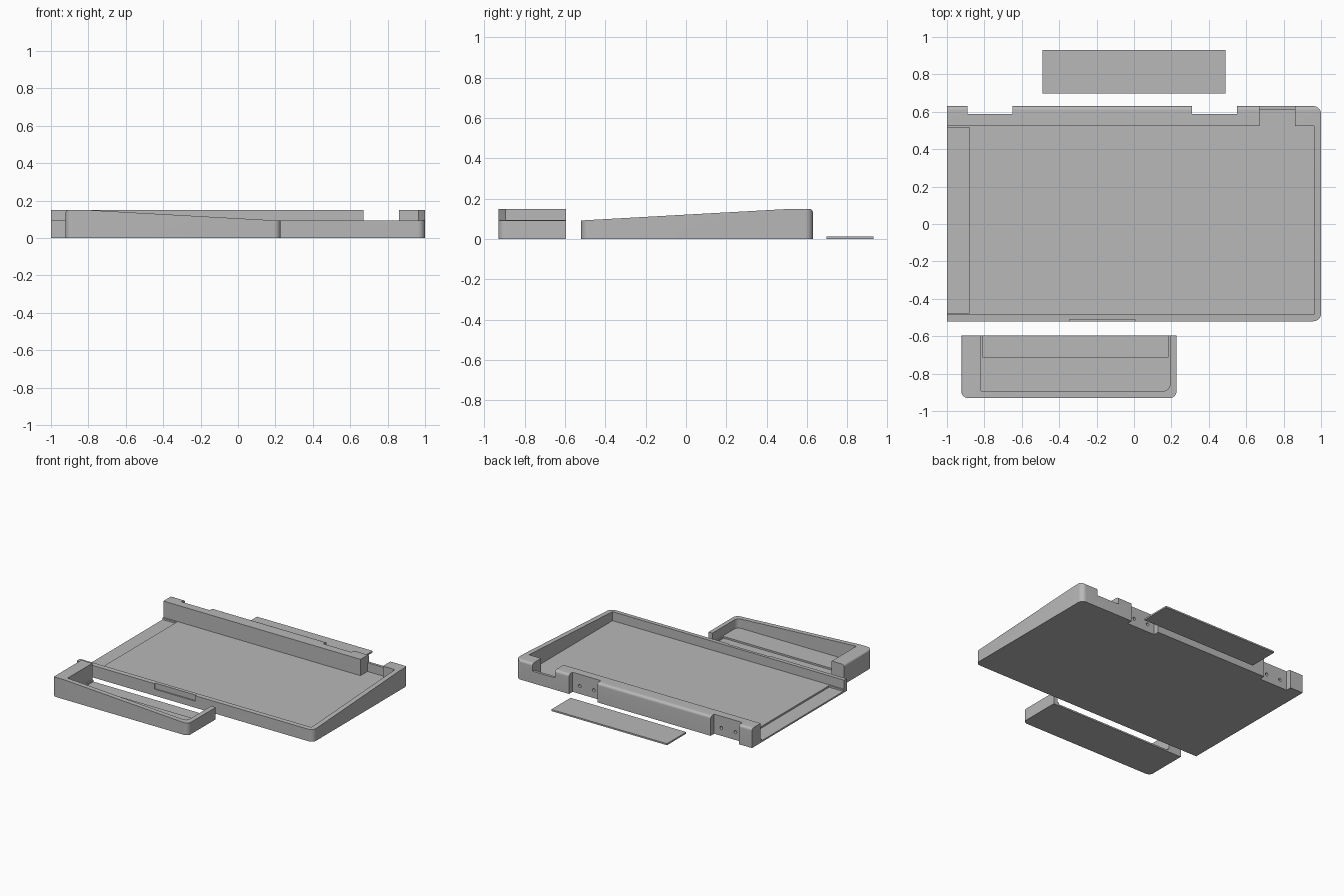
import bpy, bmesh, math
from mathutils import Matrix, Vector

if "Cube" in bpy.data.objects:
    bpy.data.objects.remove(bpy.data.objects["Cube"], do_unlink=True)

grey = bpy.data.materials.new("plain grey")
grey.use_nodes = True
grey.diffuse_color = (0.48, 0.48, 0.48, 1)
grey.node_tree.nodes["Principled BSDF"].inputs["Base Color"].default_value = grey.diffuse_color

FRONT, BACK = -0.52, 0.63            # outer depth of both trays
IN_FRONT, IN_BACK = -0.485, 0.525    # cavity depth
LOW, HIGH = 0.092, 0.15              # rim heights
FLOOR, POCKET = 0.025, 0.012


def rounded(corners, steps=8):
    """Outline from (a, b, radius) corners; rounded corners are right angles."""
    pts = []
    for i, (a, b, r) in enumerate(corners):
        p = Vector((a, b))
        if r == 0:
            pts.append(p)
            continue
        d1 = (Vector(corners[i - 1][:2]) - p).normalized() * r
        d2 = (Vector(corners[(i + 1) % len(corners)][:2]) - p).normalized() * r
        for k in range(steps + 1):
            t = math.pi / 2 * k / steps
            pts.append(p + d1 * (1 - math.sin(t)) + d2 * (1 - math.cos(t)))
    return pts


def prism(name, outline, lo, hi, place):
    """Extrude an outline from lo to hi; place maps (a, b, h) to a position."""
    bm = bmesh.new()
    face = bm.faces.new([bm.verts.new(place(p[0], p[1], lo)) for p in outline])
    shift = Vector(place(0, 0, hi)) - Vector(place(0, 0, lo))
    top = bmesh.ops.extrude_face_region(bm, geom=[face])["geom"]
    bmesh.ops.translate(bm, vec=shift, verts=[v for v in top if isinstance(v, bmesh.types.BMVert)])
    bmesh.ops.recalc_face_normals(bm, faces=bm.faces[:])
    mesh = bpy.data.meshes.new(name)
    bm.to_mesh(mesh)
    bm.free()
    mesh.materials.append(grey)
    ob = bpy.data.objects.new(name, mesh)
    bpy.context.collection.objects.link(ob)
    return ob


def upright(a, b, h):
    return (a, b, h)


def along_x(a, b, h):
    return (h, a, b)


def along_y(a, b, h):
    return (a, h, b)


def box(name, x0, x1, y0, y1, z0, z1, radii=(0, 0, 0, 0)):
    c = [(x0, y0, radii[0]), (x1, y0, radii[1]), (x1, y1, radii[2]), (x0, y1, radii[3])]
    return prism(name, rounded(c), z0, z1, upright)


def combine(ob, tool, operation):
    """Boolean that is baked at once, so that no helper stays behind."""
    tool.hide_render = True
    mod = ob.modifiers.new("cut", "BOOLEAN")
    mod.operation, mod.solver, mod.object = operation, "EXACT", tool
    bpy.context.view_layer.update()
    graph = bpy.context.evaluated_depsgraph_get()
    mesh = bpy.data.meshes.new_from_object(ob.evaluated_get(graph))
    ob.modifiers.clear()
    ob.data = mesh
    bpy.data.objects.remove(tool, do_unlink=True)


def tray(name, x0, x1, plan_radii, cavity, cavity_radii, pocket):
    """Sloped shell with one open end and a joint pocket in its floor."""
    side = rounded([(FRONT, 0, 0), (BACK, 0, 0), (BACK, HIGH, 0.02),
                    (IN_BACK, HIGH, 0), (FRONT, LOW, 0)])
    ob = prism(name, side, x0, x1, along_x)
    combine(ob, box("plan", x0, x1, FRONT, BACK, -0.1, 0.3, plan_radii), "INTERSECT")
    combine(ob, box("cavity", *cavity, IN_FRONT, IN_BACK, FLOOR, 0.3, cavity_radii), "DIFFERENCE")
    combine(ob, box("pocket", *pocket, IN_FRONT + 0.01, IN_BACK - 0.01, POCKET, 0.2), "DIFFERENCE")
    return ob


# Large tray, open at -x
main = tray("main_tray", -1, 1, (0, 0.04, 0.04, 0), (-1.1, 0.962), (0, 0, 0, 0), (-1.1, -0.88))

# Gap in the back wall, leaving a thin low lip
combine(main, box("gap", 0.67, 0.86, 0.5, 0.7, LOW, 0.3), "DIFFERENCE")
combine(main, box("gap_floor", 0.67, 0.86, 0.5, 0.61, FLOOR, 0.3), "DIFFERENCE")

# Hinge notches with two screw holes each
for mid in (-0.77, 0.43):
    combine(main, box("notch", mid - 0.12, mid + 0.12, 0.587, 0.7, -0.1, 0.3), "DIFFERENCE")
    for x in (mid - 0.06, mid + 0.06):
        ring = [(x + 0.012 * math.cos(k * math.pi / 8), 0.06 + 0.012 * math.sin(k * math.pi / 8))
                for k in range(16)]
        combine(main, prism("hole", ring, 0.55, 0.65, along_y), "DIFFERENCE")

# Shallow finger recess at the top of the front wall
combine(main, box("recess", -0.345, 0.005, -0.6, -0.51, 0.05, 0.3), "DIFFERENCE")

# Small end tray, turned a quarter so that its open end faces the large tray
end = tray("end_tray", -0.335, 0, (0.035, 0, 0, 0.035), (-0.298, 0.1), (0.035, 0, 0, 0), (-0.12, 0.1))
end.data.transform(Matrix.Translation((-0.293, -0.595, 0)) @ Matrix.Rotation(math.pi / 2, 4, "Z"))

# Loose plate that joins the two pockets
plate = box("joint_plate", -0.49, 0.49, 0.697, 0.93, 0, 0.012)

bpy.ops.object.select_all(action="DESELECT")
for ob in (main, end, plate):
    ob.select_set(True)
bpy.context.view_layer.objects.active = main
bpy.ops.object.shade_smooth_by_angle(angle=math.radians(30))
